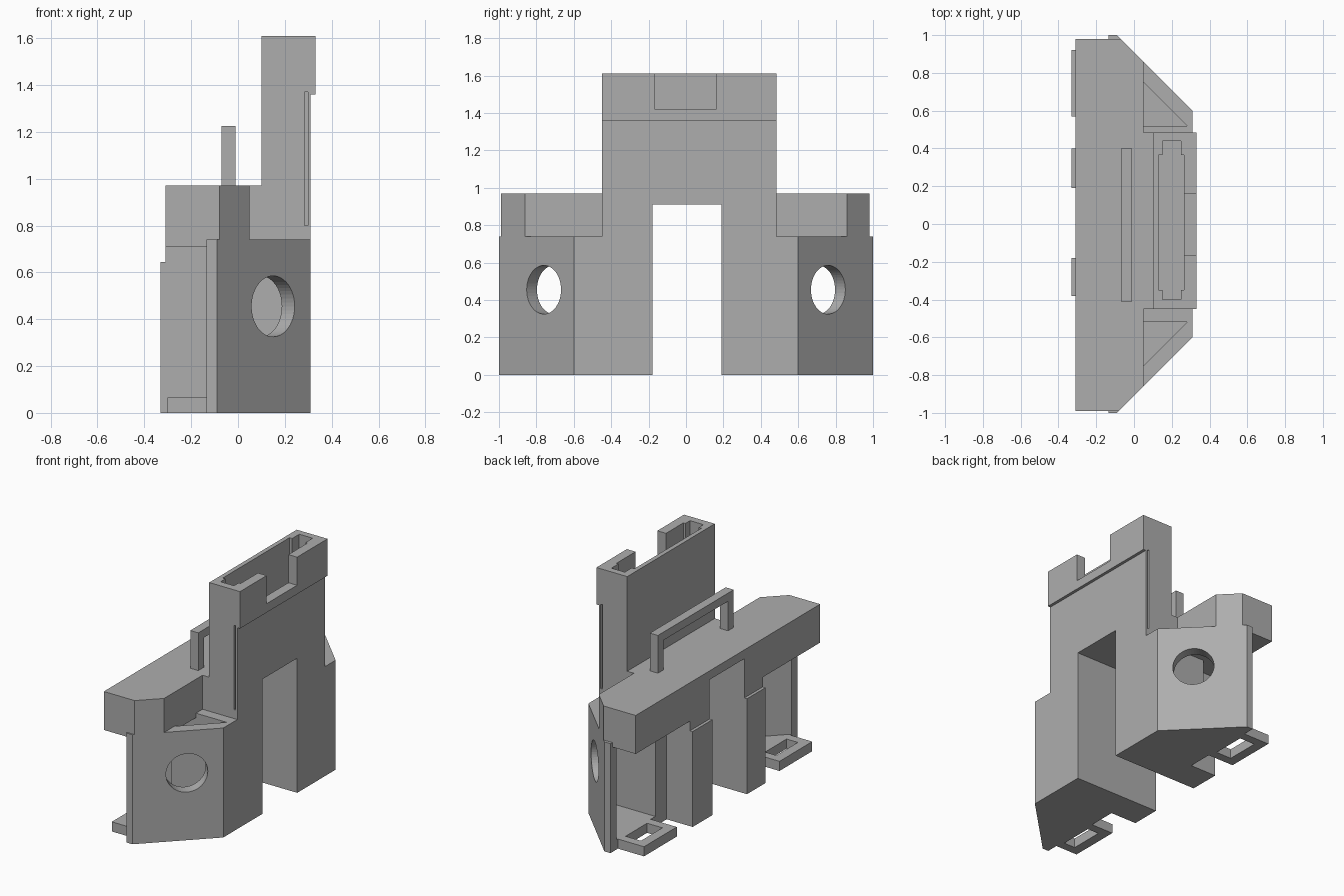
import bpy
import bmesh
from mathutils import Matrix, Vector

cube = bpy.data.objects.get("Cube")
if cube:
    bpy.data.objects.remove(cube, do_unlink=True)

grey = bpy.data.materials.new("plain_grey")
grey.use_nodes = True
colour = (0.42, 0.42, 0.42, 1)
grey.diffuse_color = colour
grey.node_tree.nodes["Principled BSDF"].inputs["Base Color"].default_value = colour


def finish(name, bm):
    bmesh.ops.recalc_face_normals(bm, faces=bm.faces)
    mesh = bpy.data.meshes.new(name)
    bm.to_mesh(mesh)
    bm.free()
    mesh.materials.append(grey)
    obj = bpy.data.objects.new(name, mesh)
    bpy.context.scene.collection.objects.link(obj)
    return obj


def prism(name, outline, low, high, axis="z"):
    """Extrude an outline: (x, y) along z, (x, z) along y, or (y, z) along x."""
    place = {"z": lambda a, b: (a, b, low),
             "y": lambda a, b: (a, low, b),
             "x": lambda a, b: (low, a, b)}[axis]
    bm = bmesh.new()
    face = bm.faces.new([bm.verts.new(place(a, b)) for a, b in outline])
    new = bmesh.ops.extrude_face_region(bm, geom=[face])["geom"]
    shift = Vector([high - low if k == axis else 0 for k in "xyz"])
    bmesh.ops.translate(bm, vec=shift, verts=[v for v in new if isinstance(v, bmesh.types.BMVert)])
    return finish(name, bm)


def box(name, x, y, z):
    return prism(name, [(x[0], y[0]), (x[1], y[0]), (x[1], y[1]), (x[0], y[1])], *z)


def cylinder(name, centre, direction, radius, depth):
    turn = Vector(direction).to_track_quat("Z", "Y").to_matrix().to_4x4()
    bm = bmesh.new()
    bmesh.ops.create_cone(bm, cap_ends=True, segments=48, radius1=radius, radius2=radius,
                          depth=depth, matrix=Matrix.Translation(centre) @ turn)
    return finish(name, bm)


def cut(obj, cutters):
    """Subtract the cutters, bake the result and discard them."""
    for cutter in cutters:
        cutter.hide_render = True
        mod = obj.modifiers.new("cut", "BOOLEAN")
        mod.operation = "DIFFERENCE"
        mod.solver = "EXACT"
        mod.object = cutter
    bpy.context.view_layer.update()
    graph = bpy.context.evaluated_depsgraph_get()
    baked = bpy.data.meshes.new_from_object(obj.evaluated_get(graph))
    obj.modifiers.clear()
    obj.data = baked
    for cutter in cutters:
        bpy.data.objects.remove(cutter, do_unlink=True)


def tunnel():
    return box("tunnel_cutter", (-1, 1), (-0.18, 0.19), (-0.1, 0.91))


BACK = -0.135

# Lower body with slanted end walls, hollow ends and round windows
body = prism("lower_body", [(BACK, -1), (-0.09, -1), (0.31, -0.6),
                            (0.31, 0.6), (-0.09, 1), (BACK, 1)], 0, 0.74)
cutters = [tunnel()]
for s in (-1, 1):
    cutters.append(prism("cavity_cutter", [(-0.2, s * 0.52), (0.28, s * 0.52), (-0.2, s)],
                         0.065, 0.9))
    cutters.append(cylinder("window_cutter", (0.15, s * 0.76, 0.455), (1, s, 0), 0.13, 0.3))
cut(body, cutters)

# Long beam across the top of the legs
beam = prism("cross_beam", [(-0.31, -0.99), (-0.08, -0.99), (0.05, -0.86), (0.05, -0.45),
                            (0.10, -0.45), (0.10, 0.485), (0.05, 0.485), (0.05, 0.86),
                            (-0.07, 0.98), (-0.31, 0.98)], 0.71, 0.97)
cut(beam, [tunnel()])

# Tall hollow tower with a projecting rim, rim notch and end grooves
tower = prism("tower", [(0.10, 0.7), (0.31, 0.7), (0.31, 1.36), (0.33, 1.36),
                        (0.33, 1.61), (0.10, 1.61)], -0.45, 0.485, "y")
cutters = [tunnel(),
           box("pocket_cutter", (0.15, 0.25), (-0.40, 0.44), (1.0, 1.8)),
           box("wide_pocket_cutter", (0.13, 0.265), (-0.35, 0.365), (1.0, 1.8)),
           box("notch_cutter", (0.2, 0.5), (-0.165, 0.16), (1.42, 1.8))]
for y in (-0.45, 0.485):
    cutters.append(box("groove_cutter", (0.285, 0.298), (y - 0.03, y + 0.03), (0.8, 1.37)))
cut(tower, cutters)

# Stepped blocks on both sides of the tunnel
for name, y0, y1 in (("right_leg_block", -0.38, -0.18), ("left_leg_block", 0.19, 0.40)):
    prism(name, [(-0.10, 0), (-0.33, 0), (-0.33, 0.645), (-0.31, 0.645),
                 (-0.31, 0.72), (-0.10, 0.72)], y0, y1, "y")

# Looped feet behind the hollow ends
for name, s, x in (("right_foot_loop", -1, -0.30), ("left_foot_loop", 1, -0.33)):
    foot = box(name, (x, BACK), sorted((s * 0.57, s * 0.92)), (0, 0.065))
    cut(foot, [box("slot_cutter", (x + 0.065, BACK - 0.015), sorted((s * 0.63, s * 0.86)),
                   (-0.1, 0.2))])

# Carrying handle on the beam
prism("handle", [(-0.41, 0.96), (-0.41, 1.225), (0.40, 1.225), (0.40, 0.96),
                 (0.34, 0.96), (0.34, 1.17), (-0.35, 1.17), (-0.35, 0.96)],
      -0.07, -0.01, "x")
